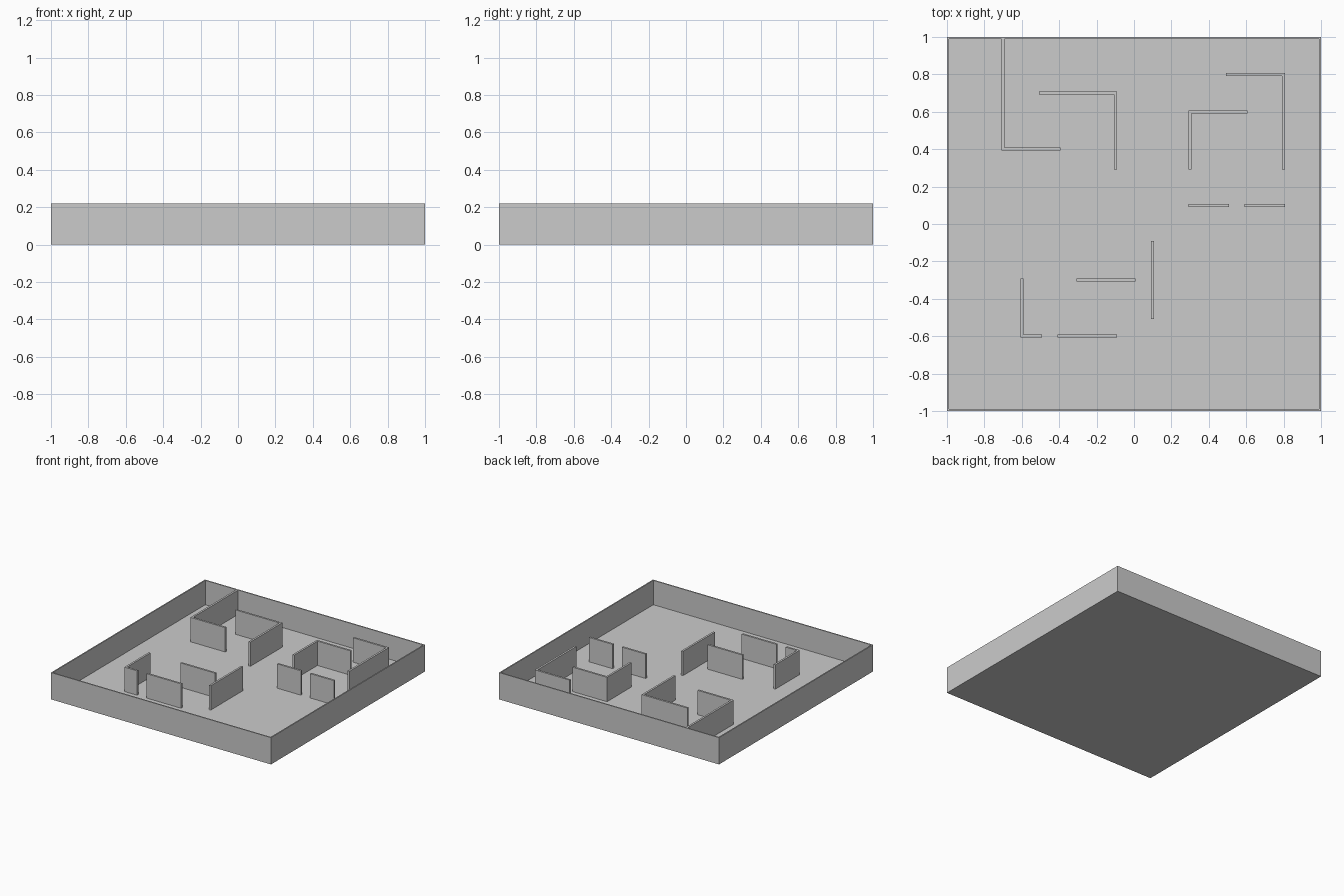
import bpy
import bmesh
from mathutils import Matrix, Vector

SIZE = 2.0       # outer width of the tray
TOP = 0.22       # height of every wall
FLOOR = 0.02     # thickness of the base
RIM = 0.01       # thickness of the outer wall
THICK = 0.016    # thickness of the inner walls

default = bpy.data.objects.get("Cube")
if default:
    bpy.data.objects.remove(default, do_unlink=True)


def add_box(bm, low, high):
    """Add an axis-aligned box between two corners."""
    low, high = Vector(low), Vector(high)
    matrix = Matrix.Translation((low + high) / 2) @ Matrix.Diagonal((*(high - low), 1))
    return bmesh.ops.create_cube(bm, size=1, matrix=matrix)["verts"]


def finish(bm, name):
    bmesh.ops.recalc_face_normals(bm, faces=bm.faces)
    mesh = bpy.data.meshes.new(name)
    bm.to_mesh(mesh)
    bm.free()
    obj = bpy.data.objects.new(name, mesh)
    bpy.context.collection.objects.link(obj)
    return obj


# Base with outer walls: a slab whose top is inset and sunk to floor level
bm = bmesh.new()
half = SIZE / 2
add_box(bm, (-half, -half, 0), (half, half, TOP))
bm.normal_update()
top = max(bm.faces, key=lambda f: f.calc_center_median().z)
bmesh.ops.inset_region(bm, faces=[top], thickness=RIM, use_even_offset=True)
sunk = bmesh.ops.extrude_discrete_faces(bm, faces=[top])["faces"][0]
bmesh.ops.translate(bm, verts=sunk.verts, vec=(0, 0, FLOOR - TOP))
finish(bm, "floor_and_outer_walls")

# Inner walls: each is a centre-line path with straight segments
paths = {
    "back_right_corner_wall": [(-0.7, 0.985), (-0.7, 0.4), (-0.4, 0.4)],
    "back_middle_corner_wall": [(-0.5, 0.7), (-0.1, 0.7), (-0.1, 0.3)],
    "back_left_outer_corner_wall": [(0.5, 0.8), (0.8, 0.8), (0.8, 0.3)],
    "back_left_inner_corner_wall": [(0.6, 0.6), (0.3, 0.6), (0.3, 0.3)],
    "doorway_wall_inner": [(0.3, 0.1), (0.5, 0.1)],
    "doorway_wall_outer": [(0.6, 0.1), (0.8, 0.1)],
    "centre_wall": [(0.1, -0.1), (0.1, -0.5)],
    "front_middle_wall": [(-0.3, -0.3), (0, -0.3)],
    "front_right_corner_wall": [(-0.6, -0.3), (-0.6, -0.6), (-0.5, -0.6)],
    "front_wall": [(-0.4, -0.6), (-0.1, -0.6)],
}


def inner_wall(name, path):
    """Raise a path into a wall, mitring any right-angled corner."""
    r = THICK / 2
    points = [Vector(p) for p in path]
    dirs = [(b - a).normalized() for a, b in zip(points, points[1:])]
    left, right = [], []
    for i, p in enumerate(points):
        before = dirs[max(i - 1, 0)]
        after = dirs[min(i, len(dirs) - 1)]
        if i == 0:
            p = p - after * r
        elif i == len(points) - 1:
            p = p + before * r
        normals = [Vector((-d.y, d.x)) for d in (before, after)]
        offset = normals[0] if before.dot(after) > 0.9 else normals[0] + normals[1]
        left.append(p + offset * r)
        right.append(p - offset * r)
    bm = bmesh.new()
    outline = [bm.verts.new((v.x, v.y, FLOOR)) for v in left + right[::-1]]
    base = bm.faces.new(outline)
    raised = bmesh.ops.extrude_face_region(bm, geom=[base], use_keep_orig=True)["geom"]
    verts = [g for g in raised if isinstance(g, bmesh.types.BMVert)]
    bmesh.ops.translate(bm, verts=verts, vec=(0, 0, TOP - FLOOR))
    finish(bm, name)


for wall_name, wall_path in paths.items():
    inner_wall(wall_name, wall_path)
